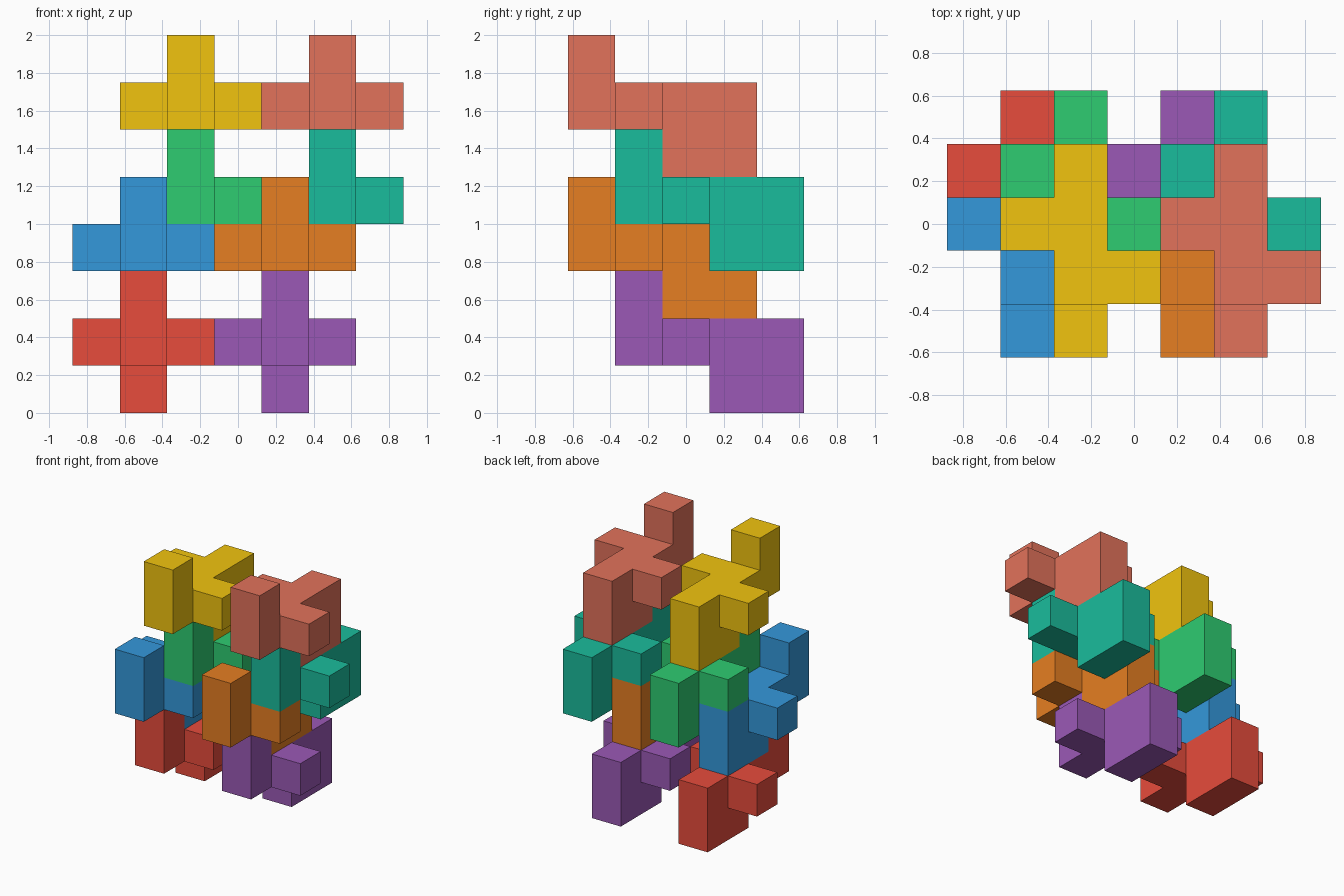
import bpy, bmesh
from mathutils import Vector

if "Cube" in bpy.data.objects:
    bpy.data.objects.remove(bpy.data.objects["Cube"])

U = 0.25  # edge length of one cube cell
# Cells of the repeated piece: a spine along y, a raised front end,
# one arm on each side and a two-cell keel below the back.
PIECE = [(0, 0, 0), (0, 1, 0), (0, 2, 0), (0, 3, 0), (0, 0, 1),
         (-1, 2, 0), (1, 1, 0), (0, 2, -1), (0, 3, -1)]
ORIGIN = Vector((-0.75, -0.5, 0.125))  # centre of the first grid cell

# name: (grid position of the spine's front cell, colour)
PIECES = {
    "red_piece": ((1, 1, 1), "E74C3C"),
    "purple_piece": ((4, 1, 1), "9B59B6"),
    "blue_piece": ((1, 0, 3), "3498DB"),
    "orange_piece": ((4, 0, 3), "E67E22"),
    "green_piece": ((2, 1, 4), "2ECC71"),
    "teal_piece": ((5, 1, 4), "1ABC9C"),
    "yellow_piece": ((2, 0, 6), "F1C40F"),
    "coral_piece": ((5, 0, 6), "E2725B"),
}


def linear(hex_colour):
    srgb = [int(hex_colour[n:n + 2], 16) / 255 for n in (0, 2, 4)]
    return [((c + 0.055) / 1.055) ** 2.4 for c in srgb] + [1.0]


def add_piece(name, cell, colour):
    bm = bmesh.new()
    # Outer faces only, so each piece is one clean solid
    for c in PIECE:
        centre = Vector(c) * U
        for axis in range(3):
            for sign in (-1, 1):
                n = [0, 0, 0]
                n[axis] = sign
                if tuple(a + b for a, b in zip(c, n)) in PIECE:
                    continue
                normal = Vector(n)
                side = Vector((n[2], n[0], n[1]))
                up = normal.cross(side)
                corners = [(-1, -1), (1, -1), (1, 1), (-1, 1)]
                bm.faces.new([bm.verts.new(centre + (normal + side * s + up * t) * U / 2)
                              for s, t in corners])
    bmesh.ops.remove_doubles(bm, verts=bm.verts[:], dist=0.001)
    bmesh.ops.recalc_face_normals(bm, faces=bm.faces[:])
    bmesh.ops.dissolve_limit(bm, angle_limit=0.01, verts=bm.verts[:], edges=bm.edges[:])
    mesh = bpy.data.meshes.new(name)
    bm.to_mesh(mesh)
    bm.free()
    mat = bpy.data.materials.new(name + "_colour")
    mat.diffuse_color = linear(colour)
    mat.use_nodes = True
    mat.node_tree.nodes["Principled BSDF"].inputs["Base Color"].default_value = mat.diffuse_color
    mesh.materials.append(mat)
    obj = bpy.data.objects.new(name, mesh)
    obj.location = ORIGIN + Vector(cell) * U
    bpy.context.collection.objects.link(obj)


# Eight interlocking copies of the piece
for piece_name, (grid_cell, hex_code) in PIECES.items():
    add_piece(piece_name, grid_cell, hex_code)
